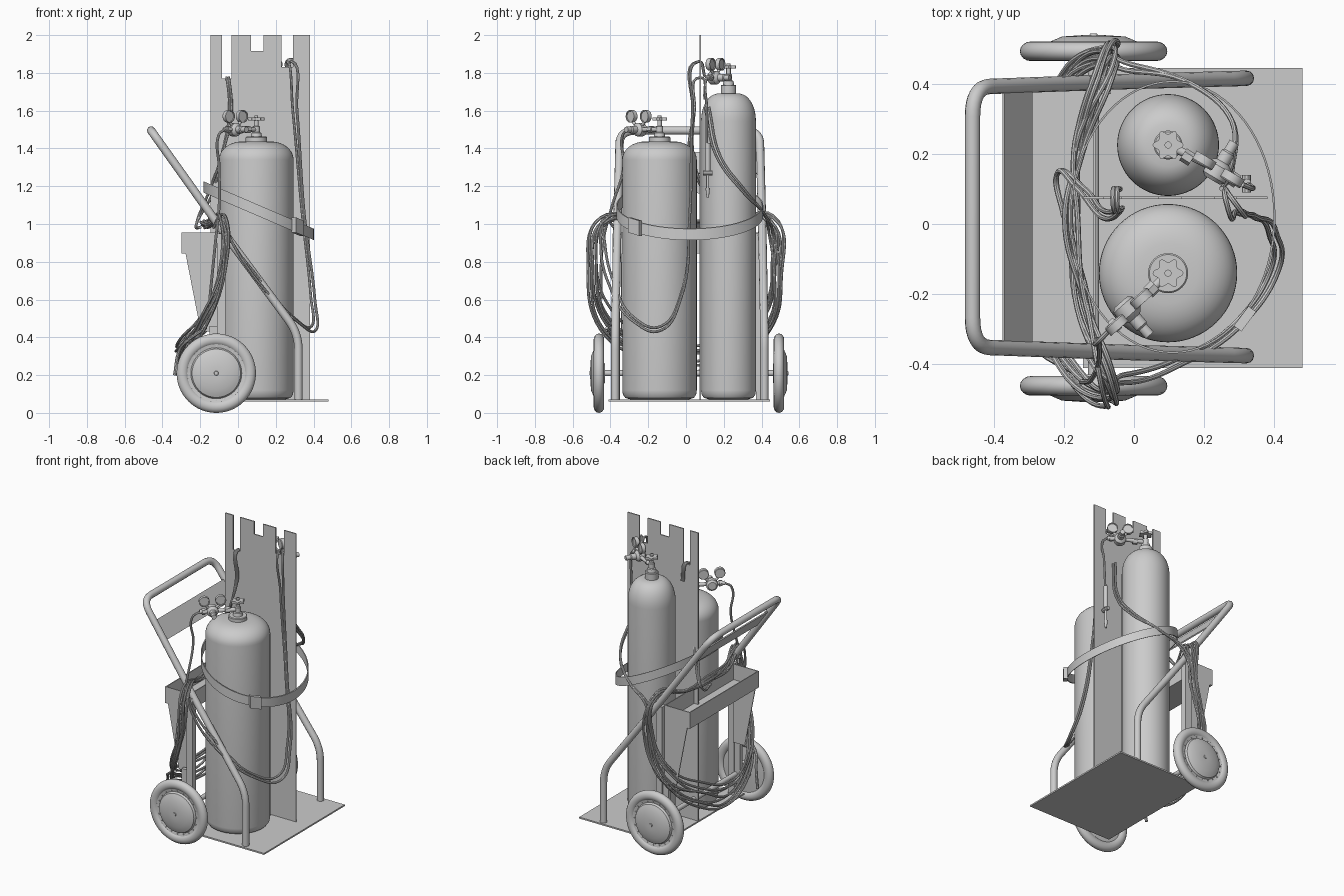
import bpy, bmesh, math, random
from mathutils import Vector, Matrix

if "Cube" in bpy.data.objects:
    bpy.data.objects.remove(bpy.data.objects["Cube"])
random.seed(4)

def add(name, bm):
    bmesh.ops.recalc_face_normals(bm, faces=bm.faces)
    me = bpy.data.meshes.new(name)
    bm.to_mesh(me); bm.free()
    ob = bpy.data.objects.new(name, me)
    bpy.context.collection.objects.link(ob)
    return ob

def prism(name, pts, vec):
    """Flat outline pushed along vec."""
    bm = bmesh.new()
    f = bm.faces.new([bm.verts.new(p) for p in pts])
    r = bmesh.ops.extrude_face_region(bm, geom=[f])
    bmesh.ops.translate(bm, vec=vec, verts=[v for v in r['geom'] if isinstance(v, bmesh.types.BMVert)])
    return add(name, bm)

def box(name, x0, x1, y0, y1, z0, z1):
    return prism(name, [(x0, y0, z0), (x1, y0, z0), (x1, y1, z0), (x0, y1, z0)], (0, 0, z1 - z0))

def lathe(name, prof, origin, axis=(0, 0, 1), n=48, closed=False):
    """Spin an (r, h) profile round an axis."""
    M = Matrix.Translation(origin) @ Vector((0, 0, 1)).rotation_difference(Vector(axis)).to_matrix().to_4x4()
    bm = bmesh.new()
    rings = [[bm.verts.new(M @ Vector((r * math.cos(2 * math.pi * i / n), r * math.sin(2 * math.pi * i / n), h)))
              for i in range(n)] for r, h in prof]
    pairs = list(zip(rings, rings[1:])) + ([(rings[-1], rings[0])] if closed else [])
    for a, b in pairs:
        for i in range(n):
            bm.faces.new((a[i], a[(i + 1) % n], b[(i + 1) % n], b[i]))
    if not closed:
        bm.faces.new(rings[0]); bm.faces.new(rings[-1])
    return add(name, bm)

def rod(name, a, b, r, r2=None, n=20):
    d = Vector(b) - Vector(a)
    return lathe(name, [(r, 0), (r2 or r, d.length)], a, d.normalized(), n)

def tube(name, pts, r, cyclic=False, smooth=True, res=2):
    cu = bpy.data.curves.new(name, 'CURVE')
    cu.dimensions = '3D'; cu.bevel_depth = r; cu.bevel_resolution = res; cu.use_fill_caps = True
    if smooth:
        sp = cu.splines.new('BEZIER'); sp.bezier_points.add(len(pts) - 1)
        for bp, p in zip(sp.bezier_points, pts):
            bp.co = p; bp.handle_left_type = bp.handle_right_type = 'AUTO'
        sp.resolution_u = 8
    else:
        sp = cu.splines.new('POLY'); sp.points.add(len(pts) - 1)
        for sp_p, p in zip(sp.points, pts):
            sp_p.co = (*p, 1)
    sp.use_cyclic_u = cyclic
    tmp = bpy.data.objects.new(name + "_path", cu)
    bpy.context.collection.objects.link(tmp)
    bpy.context.view_layer.update()
    me = bpy.data.meshes.new_from_object(tmp.evaluated_get(bpy.context.evaluated_depsgraph_get()))
    bpy.data.objects.remove(tmp)
    ob = bpy.data.objects.new(name, me)
    bpy.context.collection.objects.link(ob)

def fillet(pts, rad):
    """Round the inner corners of a path."""
    P = [Vector(p) for p in pts]
    out = [P[0]]
    for a, b, c in zip(P, P[1:], P[2:]):
        s, e = b + (a - b).normalized() * rad, b + (c - b).normalized() * rad
        out += [s * (1 - t) ** 2 + b * 2 * t * (1 - t) + e * t * t for t in [k / 8 for k in range(9)]]
    return out + [P[-1]]

# base plate and notched divider
box("base_plate", -0.145, 0.48, -0.41, 0.445, 0.06, 0.07)
outline = [(-.145, .07), (.38, .07), (.38, 2), (.29, 2), (.29, 1.83), (.23, 1.83), (.23, 2), (.135, 2), (.135, 1.915),
           (.07, 1.915), (.07, 2), (-.035, 2), (-.035, 1.77), (-.085, 1.77), (-.085, 2), (-.145, 2)]
prism("divider_panel", [(x, .071, z) for x, z in outline], (0, .008, 0))

# bent tube frame with push handle
side = [(.32, .395, .065), (.32, .395, .42), (-.05, .385, .92), (-.46, .37, 1.495)]
cy = .02
path = [(x, cy + w, z) for x, w, z in side] + [(x, cy - w, z) for x, w, z in reversed(side)]
tube("handle_frame", fillet(path, .085), .022, smooth=False, res=4)
prism("handle_cross_plate", [(-.375, -.35, 1.376), (-.295, -.35, 1.264), (-.295, .39, 1.264), (-.375, .39, 1.376)],
      (.006, 0, .005))

# gas cylinders
def bottle(name, x, y, r, shoulder, top, neck_r, neck_top):
    prof = [(r - .04, .072), (r - .015, .08), (r - .003, .097), (r, .12)]
    prof += [(neck_r + (r - neck_r) * math.cos(t) ** .85, shoulder + (top - shoulder) * math.sin(t))
             for t in [math.pi / 2 * k / 10 for k in range(10)]]
    prof += [(neck_r, top), (neck_r, neck_top - .004), (neck_r - .004, neck_top)]
    lathe(name, prof, (x, y, 0), n=64)

bottle("wide_cylinder", .097, -.14, .197, 1.34, 1.438, .057, 1.462)
bottle("tall_cylinder", .097, .225, .145, 1.545, 1.692, .041, 1.737)

# valve, handwheel, regulator and gauges
def regulator(tag, c, zn, u, v, g1, g2, zb):
    u, v = Vector(u).normalized(), Vector(v).normalized()
    top = Vector((c[0], c[1], zn))
    up = Vector((0, 0, 1))
    lathe(tag + "_valve_stem", [(.03, 0), (.026, .02), (.019, .024), (.019, .055), (.012, .058), (.012, .1)], top, n=20)
    rim = []
    for i in range(42):
        a = 2 * math.pi * i / 42
        r = .037 + .007 * math.cos(6 * a)
        rim.append(top + Vector((r * math.cos(a), r * math.sin(a), .085)))
    prism(tag + "_handwheel", rim, (0, 0, .016))
    rod(tag + "_handwheel_nut", top + up * .1, top + up * .112, .01)
    g1, g2 = Vector((*g1, zb + .07)), Vector((*g2, zb + .07))
    body = (g1 + g2) / 2 - up * .07
    rod(tag + "_inlet", Vector((c[0], c[1], zb)), body, .012)
    rod(tag + "_inlet_nut", Vector((c[0], c[1], zb)) + u * .05, Vector((c[0], c[1], zb)) + u * .08, .02, n=6)
    lathe(tag + "_body", [(.025, -.035), (.036, -.025), (.036, .01), (.028, .02), (.02, .025), (.02, .055),
                          (.015, .06), (.015, .09)], body, v, 24)
    rod(tag + "_outlet", body, body + u * .08, .013)
    rod(tag + "_outlet_nut", body + u * .045, body + u * .065, .02, n=6)
    for i, g in enumerate((g1, g2)):
        lathe(tag + "_gauge_%d" % i, [(.03, -.014), (.033, -.01), (.033, .014), (.028, .014), (.027, .009)], g, v, 28)
        rod(tag + "_gauge_stem_%d" % i, body, g - up * .02, .008)
    return body + u * .08

out_a = regulator("wide", (.097, -.14), 1.462, (-.7, -.68, 0), (.66, -.75, 0), (-.05, -.287), (.02, -.212), 1.5)
out_b = regulator("tall", (.097, .225), 1.737, (.83, -.52, 0), (.5, .85, 0), (.2, .18), (.28, .13), 1.775)

# tilted retaining strap and buckle
bm = bmesh.new()
rings = []
slope = lambda x: 1.195 - .43 * (x + .18)
for i in range(72):
    a = 2 * math.pi * i / 72
    ring = []
    for d, h in ((0, -.03), (.006, -.03), (.006, .03), (0, .03)):
        x, y = .11 + (.287 + d) * math.cos(a), .02 + (.383 + d) * math.sin(a)
        ring.append(bm.verts.new((x, y, slope(x) + h)))
    rings.append(ring)
for i in range(72):
    a, b = rings[i], rings[(i + 1) % 72]
    for k in range(4):
        bm.faces.new((a[k], b[k], b[(k + 1) % 4], a[(k + 1) % 4]))
add("strap", bm)
t, nrm = Vector((.6, .8, -.25)) * .035, Vector((.022, -.016, 0))
c = Vector((.305, -.262, slope(.305)))
h = Vector((0, 0, .04))
prism("buckle", [c - t - h, c + t - h, c + t + h, c - t + h], nrm)

# rear tray with tapered end brackets
X0, X1, Y0, Y1, Z0, Z1 = -.298, -.11, -.345, .385, .845, .955
box("tray_floor", X0, X1, Y0, Y1, Z0, Z0 + .006)
box("tray_back", X0, X0 + .006, Y0, Y1, Z0, Z1)
box("tray_front", X1 - .006, X1, Y0, Y1, Z0, Z1)
for s, y in (("left", Y0), ("right", Y1 - .006)):
    box("tray_end_" + s, X0, X1, y, y + .006, Z0, Z1)
    prism("tray_bracket_" + s, [(-.278, y, Z0), (X1, y, Z0), (X1, y, .43), (-.197, y, .43)], (0, .006, 0))

# rear posts, axle and wheels
for s, y in (("left", -.37), ("right", .39)):
    box("rear_post_" + s, -.11, -.066, y - .02, y + .02, .07, .95)
    box("axle_bracket_" + s, -.15, -.066, y - .012, y + .012, .15, .46)
rod("axle", (-.115, -.45, .21), (-.115, .49, .21), .016)
for s, y, d in (("left", -.461, -1), ("right", .492, 1)):
    o = (-.115, y, .21)
    tyre = [(.178 + .032 * math.cos(k * math.pi / 8), .028 * math.sin(k * math.pi / 8)) for k in range(16)]
    lathe("tyre_" + s, tyre, o, (0, d, 0), 64, True)
    lathe("wheel_disc_" + s, [(.05, -.032), (.06, -.02), (.155, -.014), (.155, .018), (.135, .014), (.128, .026),
                              (.118, .03), (.09, .042), (.03, .046), (.012, .046), (.01, .05)], o, (0, d, 0), 64)
    for k in range(20):
        a = 2 * math.pi * k / 20
        p = Vector((-.115 + .143 * math.cos(a), y + d * .012, .21 + .143 * math.sin(a)))
        rod("rim_rivet_" + s, p, p + Vector((0, d * .008, 0)), .004, n=6)

# coiled hoses draped across the back
R = .0075
coil = [(-.08, -.42, 1.02), (-.08, -.48, .76), (-.19, -.41, .48), (-.29, -.2, .34), (-.31, .02, .29), (-.29, .22, .34),
        (-.19, .42, .5), (-.07, .465, .76), (-.08, .43, 1.03), (-.15, .22, 1.01), (-.18, .02, 1.0), (-.15, -.2, 1.0)]
for i in range(7):
    g = .9 + .035 * i
    pts = []
    for x, y, z in coil:
        k = g if z < .95 else 1
        j = [random.uniform(-.02, .02) for _ in range(3)]
        pts.append((x + j[0], y * (.97 + .018 * i) + j[1] * .5, 1 + (z - 1) * k + j[2]))
    tube("hose_coil_%d" % i, pts, R, True)

# hoses hanging over the front of the wide cylinder from the divider notch
for i, o in enumerate((0, .022)):
    tube("front_hose_%d" % i, [(.26, .1, 1.78), (.262 + o, .065, 1.86), (.29 + o, .035, 1.6), (.34 + o / 2, .02, 1.05),
         (.385 + o, -.03, .62 - o), (.39 + o, -.13, .46 - o), (.3 + o, -.27, .5 - o), (.12, -.385 - o, .7 - o),
         (-.03, -.43 - o, .9), (-.09, -.43, 1.03), (-.13, -.38, .98)], R)
    # hoses over the left notch, down to the coil
    tube("rear_hose_%d" % i, [(-.05 + o / 2, .1, 1.66), (-.06 + o / 2, .075, 1.775), (-.045 + o / 2, .045, 1.6),
         (-.09, .04 - o, 1.35), (-.14 - o, .1, 1.15), (-.22, .14, 1.0), (-.2, .02, .98)], R)
    # far-side hoses sweeping round the tall cylinder
    tube("side_hose_%d" % i, [(.25, .1 + o, 1.62), (.28, .16 + o, 1.36), (.27, .31, 1.16 + o), (.14, .41, 1.06),
         (-.03, .44 + o, .95), (-.06, .47 + o, .7), (-.15, .44, .46), (-.25, .3, .38)], R)

# regulator hoses, torch and loose lance
tube("wide_regulator_hose", [out_a, out_a + Vector((-.03, -.03, -.03)), (-.1, -.33, 1.3), (-.1, -.39, 1.1),
                             (-.12, -.44, .9), (-.15, -.45, .6)], R)
tube("tall_regulator_hose", [out_b, out_b + Vector((.025, -.01, -.03)), (.33, .11, 1.62), (.32, .11, 1.42)], R)
rod("torch_grip", (.32, .115, 1.43), (.32, .115, 1.28), .014)
rod("torch_valve", (.32, .09, 1.27), (.32, .14, 1.27), .013, n=10)
rod("torch_tube", (.32, .115, 1.28), (.32, .115, 1.17), .008)
rod("torch_tip", (.32, .115, 1.19), (.32, .115, 1.14), .012, .006)
tube("lance", [(-.17, -.42, .45), (-.27, -.36, .38), (-.31, -.3, .33), (-.335, -.28, .2)], .009)

# smooth shading with sharp edges kept
bpy.ops.object.select_all(action='SELECT')
bpy.context.view_layer.objects.active = bpy.data.objects["base_plate"]
bpy.ops.object.shade_smooth_by_angle(angle=math.radians(35))
